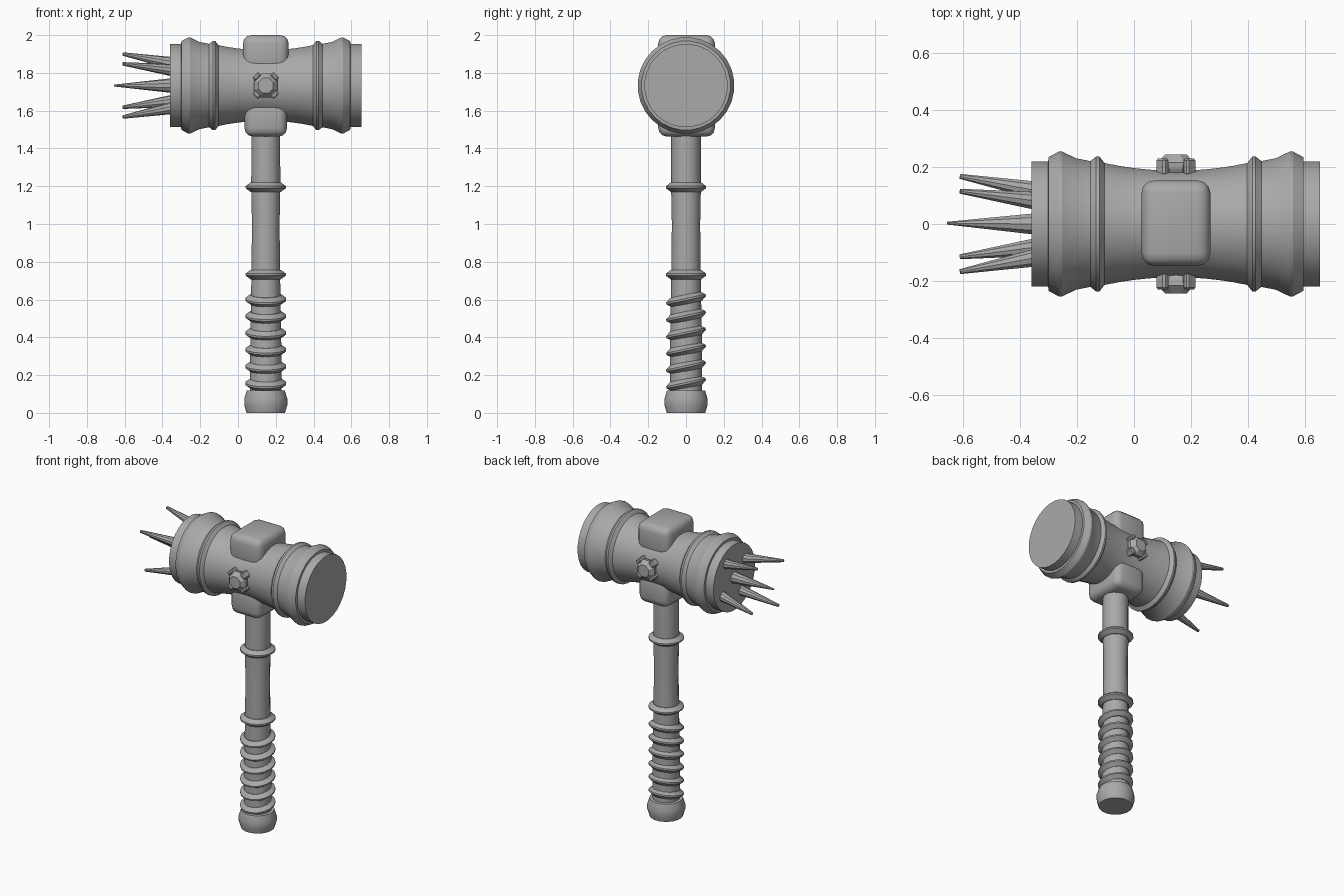
import bpy, bmesh
from math import pi, cos, sin, radians
from mathutils import Matrix, Vector

cube = bpy.data.objects.get("Cube")
if cube:
    bpy.data.objects.remove(cube, do_unlink=True)

steel = bpy.data.materials.new("plain grey")
steel.use_nodes = True
GREY = (0.4, 0.4, 0.4, 1)
steel.diffuse_color = GREY
steel.node_tree.nodes["Principled BSDF"].inputs["Base Color"].default_value = GREY

CX, HEAD_Z = 0.147, 1.733


def finish(name, bm, matrix, angle=35):
    bmesh.ops.recalc_face_normals(bm, faces=bm.faces)
    bm.transform(matrix)
    mesh = bpy.data.meshes.new(name)
    bm.to_mesh(mesh)
    bm.free()
    mesh.materials.append(steel)
    obj = bpy.data.objects.new(name, mesh)
    bpy.context.collection.objects.link(obj)
    bpy.ops.object.select_all(action="DESELECT")
    obj.select_set(True)
    bpy.context.view_layer.objects.active = obj
    bpy.ops.object.shade_smooth_by_angle(angle=radians(angle))
    return obj


def lathe(name, profile, sides, matrix, angle=35, closed=False):
    """Turn (radius, height) points around local z; cap both ends or close the loop."""
    bm = bmesh.new()
    rings = []
    for r, h in profile:
        turn = [2 * pi * (i + 0.5) / sides for i in range(sides)]
        rings.append([bm.verts.new((r * cos(a), r * sin(a), h)) for a in turn])
    pairs = list(zip(rings, rings[1:]))
    if closed:
        pairs.append((rings[-1], rings[0]))
    else:
        bm.faces.new(rings[0])
        bm.faces.new(rings[-1])
    for a, b in pairs:
        for i in range(sides):
            j = (i + 1) % sides
            bm.faces.new((a[i], a[j], b[j], b[i]))
    return finish(name, bm, matrix, angle)


def block(name, size, matrix, bevel, segments=3):
    bm = bmesh.new()
    bmesh.ops.create_cube(bm, size=1, matrix=Matrix.Diagonal((*size, 1)))
    bmesh.ops.bevel(bm, geom=bm.edges[:], offset=bevel, segments=segments,
                    profile=0.5, affect="EDGES")
    return finish(name, bm, matrix)


def at(x, y, z):
    return Matrix.Translation((x, y, z))


# Hammer head: waisted barrel, a raised band and a flange per side, end plates
half = [(0.188 + 0.027 * (d / 0.25) ** 2, d) for d in (0.05, 0.1, 0.15, 0.2, 0.25)]
half += [(0.238, 0.268), (0.238, 0.28), (0.222, 0.3), (0.232, 0.35), (0.256, 0.4),
         (0.256, 0.41), (0.236, 0.447), (0.221, 0.448), (0.221, 0.506)]
profile = [(r, -d) for r, d in reversed(half)] + [(0.188, 0)] + half
lathe("hammer_head", profile, 28, at(CX, 0, HEAD_Z) @ Matrix.Rotation(pi / 2, 4, "Y"), 25)

# Rounded collars above and below the head
block("top_collar", (0.242, 0.3, 0.2), at(CX, 0.003, 1.9), 0.045)
block("bottom_collar", (0.225, 0.3, 0.2), at(CX, 0.003, 1.563), 0.045)

# Shaft and pommel
lathe("shaft", [(0.085, 0.08), (0.084, 0.4), (0.078, 0.72), (0.075, 1.0), (0.079, 1.2),
                (0.078, 1.5)], 14, at(CX, 0, 0))
lathe("pommel", [(0.104, 0), (0.116, 0.04), (0.116, 0.075), (0.103, 0.118), (0.08, 0.12)],
      16, at(CX, 0, 0), 45)

# Shaft rings, level above and tilted around the grip
ring = [(0.07, -0.025), (0.082, -0.025), (0.109, -0.005), (0.109, 0.005),
        (0.082, 0.025), (0.07, 0.025)]
for i, z in enumerate((1.195, 0.732)):
    lathe(f"shaft_ring_{i + 1}", ring, 16, at(CX, 0, z), closed=True)
for i in range(6):
    lathe(f"grip_ring_{i + 1}", ring, 16,
          at(CX, 0, 0.156 + 0.089 * i) @ Matrix.Rotation(radians(12), 4, "X"), closed=True)

# Faceted gems held by four claws, front and back
gem = [(0.045, 0.16), (0.066, 0.195), (0.068, 0.215), (0.042, 0.243)]
for side, turn in (("front", pi / 2), ("back", -pi / 2)):
    frame = at(CX, 0, HEAD_Z) @ Matrix.Rotation(turn, 4, "X")
    lathe(f"{side}_gem", gem, 8, frame, 10)
    for i in range(4):
        spot = frame @ Matrix.Rotation(pi / 4 + i * pi / 2, 4, "Z") @ at(0.068, 0, 0.2)
        block(f"{side}_claw_{i + 1}", (0.026, 0.045, 0.06), spot, 0.007, 1)


# Spikes: one in the middle and four splayed around it
def spike(name, root, tip, r_root, r_tip):
    root, tip = Vector(root), Vector(tip)
    way = tip - root
    turn = way.to_track_quat("Z", "Y").to_matrix().to_4x4()
    lathe(name, [(r_root, 0), (r_tip, way.length)], 10, at(*root) @ turn)


spike("middle_spike", (-0.34, 0, HEAD_Z), (-0.656, 0.003, HEAD_Z), 0.04, 0.005)
y, z = 0.115, 0.167
for i in range(4):
    spike(f"outer_spike_{i + 1}", (-0.33, 0.69 * y, HEAD_Z + 0.69 * z),
          (-0.61, y, HEAD_Z + z), 0.034, 0.009)
    y, z = -z, y
